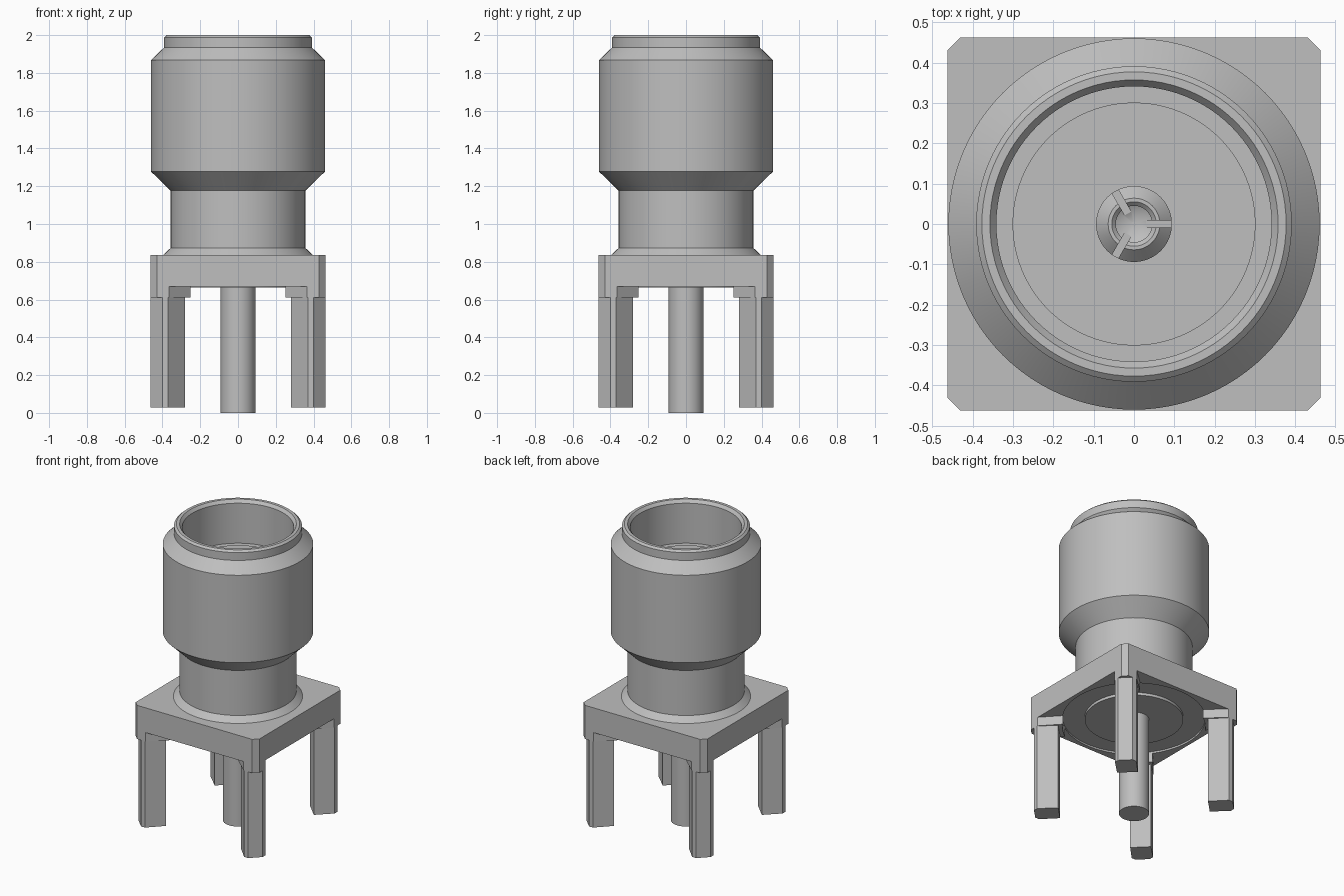
import bpy, bmesh, math
from mathutils import Matrix

cube = bpy.data.objects.get("Cube")
if cube:
    bpy.data.objects.remove(cube, do_unlink=True)

metal = bpy.data.materials.new("plain grey metal")
metal.use_nodes = True
GREY = (0.52, 0.52, 0.52, 1.0)
metal.diffuse_color = GREY
metal.node_tree.nodes["Principled BSDF"].inputs["Base Color"].default_value = GREY


def finish(bm, name, smooth=False):
    bmesh.ops.remove_doubles(bm, verts=bm.verts, dist=1e-5)
    bmesh.ops.recalc_face_normals(bm, faces=bm.faces)
    mesh = bpy.data.meshes.new(name)
    bm.to_mesh(mesh)
    bm.free()
    mesh.materials.append(metal)
    obj = bpy.data.objects.new(name, mesh)
    bpy.context.collection.objects.link(obj)
    if smooth:
        shade(obj)
    return obj


def shade(obj):
    bpy.ops.object.select_all(action='DESELECT')
    obj.select_set(True)
    bpy.context.view_layer.objects.active = obj
    bpy.ops.object.shade_smooth_by_angle(angle=math.radians(20))


def lathe(name, profile, steps=96, smooth=True):
    """Revolve (radius, height) points, starting and ending on the axis."""
    bm = bmesh.new()
    verts = [bm.verts.new((r, 0, z)) for r, z in profile]
    edges = [bm.edges.new(pair) for pair in zip(verts, verts[1:])]
    bmesh.ops.spin(bm, geom=verts + edges, cent=(0, 0, 0), axis=(0, 0, 1),
                   angle=2 * math.pi, steps=steps, use_merge=True)
    return finish(bm, name, smooth)


def prism(name, outline, z0, z1, turn=0.0):
    bm = bmesh.new()
    face = bm.faces.new([bm.verts.new((x, y, z0)) for x, y in outline])
    top = bmesh.ops.extrude_face_region(bm, geom=[face])
    moved = [g for g in top["geom"] if isinstance(g, bmesh.types.BMVert)]
    bmesh.ops.translate(bm, verts=moved, vec=(0, 0, z1 - z0))
    bmesh.ops.transform(bm, matrix=Matrix.Rotation(turn, 4, 'Z'), verts=bm.verts)
    return finish(bm, name)


def cut(obj, cutter):
    mod = obj.modifiers.new("cut", 'BOOLEAN')
    mod.operation = 'DIFFERENCE'
    mod.solver = 'EXACT'
    mod.object = cutter
    bpy.ops.object.select_all(action='DESELECT')
    obj.select_set(True)
    bpy.context.view_layer.objects.active = obj
    bpy.ops.object.modifier_apply(modifier=mod.name)
    bpy.data.objects.remove(cutter, do_unlink=True)


H = 0.4625   # half width of the square base
C = 0.43     # where the base corner chamfers start

# Square base with a shallow round recess underneath
base = prism("base_plate", [(H, -C), (H, C), (C, H), (-C, H),
                            (-H, C), (-H, -C), (-C, -H), (C, -H)], 0.67, 0.837)
cut(base, lathe("recess_cutter", [(0, 0.6), (0.437, 0.6), (0.437, 0.682), (0, 0.682)],
                smooth=False))
shade(base)

# Corner legs, each under a pad whose inner edge follows the recess
arc = [(0.437 * math.cos(math.radians(a)), 0.437 * math.sin(math.radians(a)))
       for a in range(55, 34, -4)]
pad = [(H, C), (C, H), (0.365, H)] + arc + [(H, 0.365)]
leg = [(H, 0.40), (0.40, H), (0.37, H), (0.28, 0.37), (0.37, 0.28), (H, 0.37)]
corners = ["back_left", "back_right", "front_right", "front_left"]
for i, corner in enumerate(corners):
    prism("leg_pad_" + corner, pad, 0.61, 0.67, i * math.pi / 2)
    prism("leg_" + corner, leg, 0.028, 0.61, i * math.pi / 2)

# Hollow barrel with collar, neck and chamfered rim
lathe("barrel", [
    (0, 0.80), (0.395, 0.80), (0.395, 0.837), (0.357, 0.873), (0.357, 1.177),
    (0.46, 1.277), (0.46, 1.867), (0.391, 1.935), (0.391, 1.988), (0.377, 2.0),
    (0.357, 2.0), (0.341, 1.98), (0.341, 1.71), (0, 1.71)])

# Insulator faces inside the barrel and under the base
lathe("insulator_top", [(0, 1.69), (0.301, 1.69), (0.301, 1.715), (0, 1.715)])
lathe("insulator_bottom", [(0, 0.664), (0.301, 0.664), (0.301, 0.70), (0, 0.70)])

# Lower contact pin
lathe("lower_pin", [(0, 0), (0.092, 0), (0.092, 0.69), (0, 0.69)], 64)

# Upper socket contact with a conical bore and three slots
socket = lathe("centre_socket", [
    (0, 1.70), (0.094, 1.70), (0.094, 1.755), (0.064, 1.785), (0.055, 1.785),
    (0.045, 1.775), (0.045, 1.735), (0, 1.712)], 64, False)
for i in range(3):
    cut(socket, prism("slot_cutter", [(0.03, -0.009), (0.12, -0.009),
                                      (0.12, 0.009), (0.03, 0.009)],
                      1.725, 1.85, i * 2 * math.pi / 3))
shade(socket)
